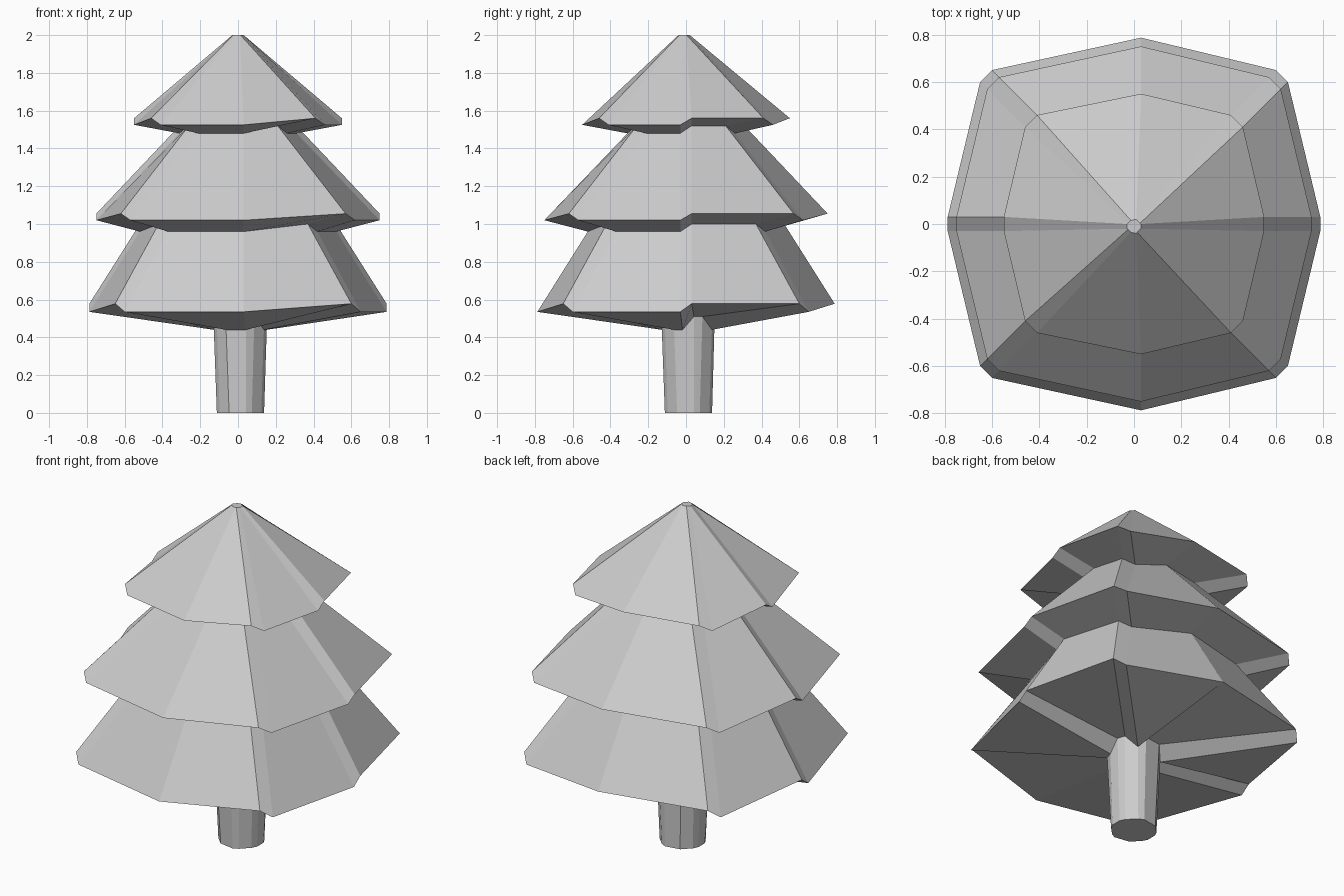
import bpy

if "Cube" in bpy.data.objects:
    bpy.data.objects.remove(bpy.data.objects["Cube"])


def ring(r, c, low, high, e=0.05, t=0.03, cx=0.0, cy=0.0):
    """Chunky rounded-square ring: r = reach on axes, c = reach at corners,
    e = corner chamfer, t = offset of the axis points; heights alternate."""
    d = c - e
    pts = [(r, -t, low), (r, t, high), (c, d, high), (d, c, low),
           (t, r, high), (-d, c, high), (-c, d, low),
           (-r, t, high), (-r, -t, low), (-c, -d, high), (-d, -c, low),
           (t, -r, low), (d, -c, high), (c, -d, low)]
    return [(x + cx, y + cy, z) for x, y, z in pts]


def loft(name, rings, cap_bottom, cap_top):
    n = len(rings[0])
    verts = [v for rg in rings for v in rg]
    faces = []
    for k in range(len(rings) - 1):
        a, b = k * n, (k + 1) * n
        for i in range(n):
            j = (i + 1) % n
            faces.append((a + i, a + j, b + j, b + i))
    if cap_bottom:
        faces.append(tuple(reversed(range(n))))
    if cap_top:
        faces.append(tuple(range(len(verts) - n, len(verts))))
    mesh = bpy.data.meshes.new(name)
    mesh.from_pydata(verts, [], faces)
    mesh.update()
    obj = bpy.data.objects.new(name, mesh)
    bpy.context.collection.objects.link(obj)
    return obj


# ring shared by the trunk top and the underside of the foliage
collar = ring(0.14, 0.125, 0.44, 0.51, cx=0.012, cy=0.012)

# trunk, slightly tapering toward the ground
loft("trunk", [
    ring(0.125, 0.11, 0.0, 0.0, cx=0.013, cy=0.013),
    collar,
], True, False)

# three stacked branch tiers, pinched in at the necks, to a blunt tip
loft("foliage", [
    collar,
    ring(0.787, 0.65, 0.535, 0.578),
    ring(0.52, 0.42, 0.96, 1.00),
    ring(0.75, 0.62, 1.02, 1.055),
    ring(0.31, 0.26, 1.48, 1.52),
    ring(0.55, 0.46, 1.525, 1.56),
    ring(0.03, 0.025, 2.0, 2.0, e=0.012, t=0.01, cy=-0.01),
], False, True)
